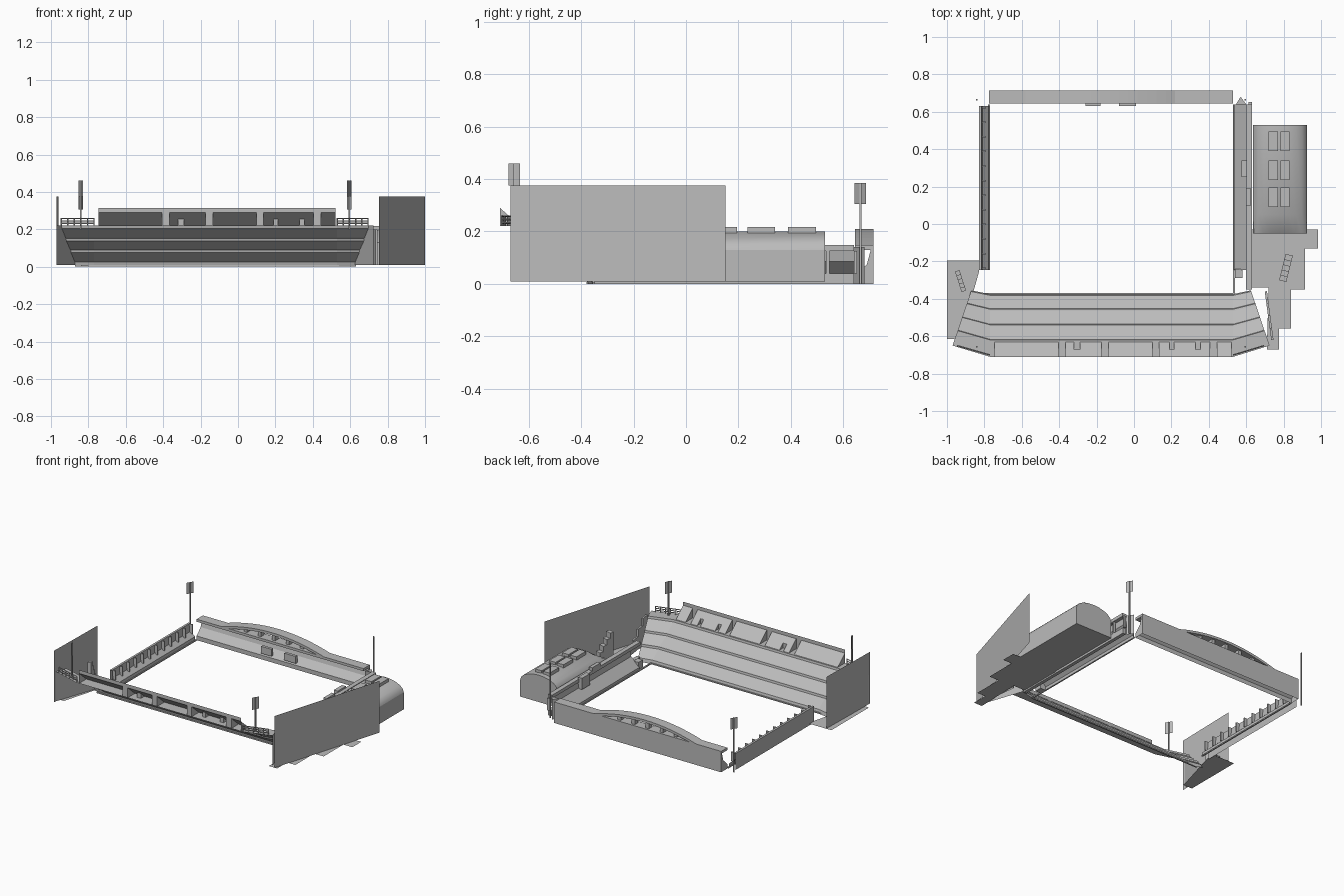
import bpy, math
from mathutils import Vector

cube = bpy.data.objects.get("Cube")
if cube:
    bpy.data.objects.remove(cube)

grey = bpy.data.materials.new("concrete_grey")
grey.use_nodes = True
grey.diffuse_color = (0.5, 0.5, 0.5, 1)
grey.node_tree.nodes["Principled BSDF"].inputs["Base Color"].default_value = (0.5, 0.5, 0.5, 1)


def mesh(name, verts, faces):
    me = bpy.data.meshes.new(name)
    me.from_pydata([tuple(v) for v in verts], [], faces)
    me.materials.append(grey)
    ob = bpy.data.objects.new(name, me)
    bpy.context.collection.objects.link(ob)
    return ob


def panels(name, quads):
    """One object from a list of separate flat polygons."""
    verts, faces = [], []
    for q in quads:
        faces.append(list(range(len(verts), len(verts) + len(q))))
        verts += q
    return mesh(name, verts, faces)


def boxes(name, spans):
    """One object from boxes given as (x0, x1, y0, y1, z0, z1)."""
    verts, faces = [], []
    for x0, x1, y0, y1, z0, z1 in spans:
        n = len(verts)
        verts += [(x, y, z) for x in (x0, x1) for y in (y0, y1) for z in (z0, z1)]
        for f in ((0, 1, 3, 2), (4, 6, 7, 5), (0, 4, 5, 1), (2, 3, 7, 6), (0, 2, 6, 4), (1, 5, 7, 3)):
            faces.append([n + i for i in f])
    return mesh(name, verts, faces)


def loft(name, rings, cap=False):
    """Skin neighbouring rows of points."""
    m = len(rings[0])
    faces = [(i * m + j, i * m + j + 1, (i + 1) * m + j + 1, (i + 1) * m + j)
             for i in range(len(rings) - 1) for j in range(m - 1)]
    if cap:
        faces += [list(range(m)), list(range((len(rings) - 1) * m, len(rings) * m))]
    return mesh(name, [p for r in rings for p in r], faces)


def wall(a, b, z0, z1):
    return [(*a, z0), (*b, z0), (*b, z1), (*a, z1)]


# Front stand: raked terraces with angled corner wings
inner = [(-0.87, -0.355), (-0.77, -0.375), (0.53, -0.375), (0.625, -0.355)]
outer = [(-0.97, -0.65), (-0.77, -0.71), (0.53, -0.71), (0.725, -0.65)]
profile = [(0, 0.0), (0.02, 0.025), (0.23, 0.075), (0.24, 0.09), (0.27, 0.092), (0.48, 0.138),
           (0.49, 0.152), (0.52, 0.155), (0.72, 0.205), (0.73, 0.22), (1, 0.22)]


def station(k, t, z):
    p = Vector(inner[k]).lerp(Vector(outer[k]), t)
    return (p.x, p.y, z)


loft("front_terraces", [[station(k, t, z) for t, z in profile] for k in range(4)])
for name, k in (("left_wing_wall", 3), ("right_wing_wall", 0)):
    loft(name, [[station(k, t, 0.01) for t, z in profile], [station(k, t, z) for t, z in profile]])

# Upper tier: slanted seating cut by doorways, with a back parapet
tall = [(-0.405, -0.365), (-0.175, -0.135), (0.1, 0.135), (0.405, 0.445)]
small = [(-0.32, -0.29), (0.19, 0.215), (0.33, 0.355)]
LOW, TOP = (-0.63, 0.22), (-0.71, 0.29)
cuts = sorted([(a, b, 1.0) for a, b in tall] + [(a, b, 0.5) for a, b in small])


def slope(x, t):
    return (x, LOW[0] + (TOP[0] - LOW[0]) * t, LOW[1] + (TOP[1] - LOW[1]) * t)


def seat(a, b, t0):
    return [slope(a, t0), slope(b, t0), slope(b, 1), slope(a, 1)]


quads, x = [], -0.745
for a, b, t in cuts:
    quads.append(seat(x, a, 0))
    if t < 1:
        quads.append(seat(a, b, t))
    end = slope(a, t)
    quads.append(wall((a, end[1]), (b, end[1]), 0.22, end[2]))
    for e in (a, b):
        quads.append([slope(e, 0), slope(e, t), (e, end[1], 0.22)])
    x = b
quads.append(seat(x, 0.52, 0))
for e in (-0.745, 0.52):
    quads.append([slope(e, 0), slope(e, 1), (e, TOP[0], 0.22)])
quads.append(wall((-0.745, TOP[0]), (0.52, TOP[0]), 0.29, 0.315))
panels("upper_tier", quads)


# Railings on the wings
def bar(a, b, r=0.0025):
    """Thin square bar from a to b."""
    a, b = Vector(a), Vector(b)
    d = (b - a).normalized()
    u = d.orthogonal().normalized() * r
    v = d.cross(u)
    ring = [u + v, u - v, -u - v, -u + v, u + v]
    return [[a + o for o in ring], [b + o for o in ring]]


def bars(name, ends):
    quads = []
    for a, b in ends:
        r0, r1 = bar(a, b)
        quads += [[r0[i], r0[i + 1], r1[i + 1], r1[i]] for i in range(4)]
    return panels(name, quads)


for name, a, b in (("right_railing", (-0.945, -0.65), (-0.77, -0.7)), ("left_railing", (0.53, -0.7), (0.695, -0.65))):
    a, b = Vector(a), Vector(b)
    ends = [((*a, z), (*b, z)) for z in (0.232, 0.245, 0.258)]
    for i in range(6):
        p = a.lerp(b, i / 5)
        ends.append(((*p, 0.22), (*p, 0.26)))
    bars(name, ends)

# Floodlight masts
for i, (x, y, base, z0, z1) in enumerate([(-0.84, -0.655, 0.2, 0.375, 0.46), (0.595, -0.655, 0.2, 0.375, 0.46),
                                          (-0.84, 0.665, 0, 0.305, 0.385), (0.595, 0.665, 0, 0.305, 0.385)]):
    boxes(f"mast_{i}", [(x - 0.004, x + 0.004, y - 0.004, y + 0.004, base, z1)])
    s = -1 if x * y > 0 else 1
    a, b = Vector((x - 0.012, y - 0.022 * s)), Vector((x + 0.012, y + 0.022 * s))
    panels(f"floodlight_{i}", [wall(a, b, z0, z1)])

# Tall outer screens and ground pads
panels("left_screen", [wall((0.755, -0.67), (1.0, 0.15), 0.01, 0.375)])
panels("right_screen", [wall((-0.97, -0.67), (-0.96, -0.2), 0.01, 0.375)])
pad = [(0.71, -0.67), (0.775, -0.67), (0.775, -0.56), (0.84, -0.56), (0.84, -0.35), (0.915, -0.35),
       (0.915, -0.13), (0.985, -0.13), (0.985, -0.03), (0.63, -0.03), (0.63, -0.34), (0.72, -0.34)]
panels("left_pad", [[(x, y, 0.01) for x, y in pad]])
panels("right_pad", [[(x, y, 0.01) for x, y in ((-1, -0.615), (-0.93, -0.615), (-0.83, -0.26), (-0.83, -0.195), (-1, -0.195))]])


# Stepped stair blocks beside the wings
def stairs(name, a, b, width, steps, height):
    a, b = Vector(a), Vector(b)
    side = (b - a).orthogonal().normalized() * width / 2
    quads = []
    for i in range(steps):
        p, q = a.lerp(b, i / steps), a.lerp(b, (i + 1) / steps)
        z = height * (i + 1) / steps
        ring = [p - side, q - side, q + side, p + side]
        quads.append([(*c, z) for c in ring])
        quads += [wall(ring[j], ring[(j + 1) % 4], 0.01, z) for j in range(4)]
    panels(name, quads)


stairs("right_stairs", (-0.945, -0.25), (-0.91, -0.36), 0.025, 5, 0.19)
stairs("left_stairs", (0.83, -0.165), (0.795, -0.305), 0.04, 5, 0.19)
stairs("left_gate_steps", (0.705, -0.36), (0.74, -0.62), 0.012, 4, 0.2)

# Side stand on the left: rake, back wall, roof cap and posts
rake = [(0.535, 0.0), (0.535, 0.025), (0.6, 0.085), (0.607, 0.125)]
loft("left_stand_rake", [[(x, y, z) for x, z in rake] for y in (-0.245, 0.64)])
ys = [-0.2 + 0.105 * i for i in range(9)]
boxes("left_stand_frame", [(0.6, 0.632, -0.35, 0.64, 0.125, 0.148), (0.605, 0.63, -0.35, 0.64, 0.0, 0.04)]
      + [(0.612, 0.63, y, y + 0.012, 0.04, 0.125) for y in ys])
boxes("left_stand_cabins", [(0.575, 0.605, 0.25, 0.34, 0.08, 0.16), (0.6, 0.625, 0.1, 0.19, 0.148, 0.17),
                            (0.54, 0.58, -0.29, -0.24, 0.0, 0.06)])
panels("left_stand_corner", [[(0.545, 0.64, 0.14), (0.6, 0.64, 0.14), (0.57, 0.68, 0.14)],
                             wall((0.545, 0.64), (0.57, 0.68), 0, 0.14), wall((0.57, 0.68), (0.6, 0.64), 0, 0.14)])

# Side stand on the right: narrow rake with a panelled wall
rake = [(-0.775, 0.0), (-0.777, 0.03), (-0.81, 0.06), (-0.815, 0.115), (-0.83, 0.115), (-0.83, 0.0)]
loft("right_stand", [[(x, y, z) for x, z in rake] for y in (-0.245, 0.63)])
boxes("right_stand_posts", [(-0.814, -0.79, -0.24 + 0.078 * i, -0.232 + 0.078 * i, 0.05, 0.115) for i in range(12)])

# Back stand: rake, rear wall and flat roof
rake = [(0.645, 0.0), (0.645, 0.03), (0.69, 0.075), (0.705, 0.13), (0.645, 0.13), (0.645, 0.148),
        (0.715, 0.148), (0.715, 0.0)]
loft("back_stand", [[(x, y, z) for y, z in rake] for x in (-0.775, 0.53)], cap=True)
boxes("back_stand_windows", [(-0.26, -0.18, 0.63, 0.65, 0.05, 0.1), (-0.08, 0.01, 0.63, 0.65, 0.05, 0.1)])


# Curved canopy over the back stand, carried on posts
def arch_z(x):
    return 0.148 + 0.062 * (1 - ((x + 0.18) / 0.4) ** 2)


rings = []
for i in range(17):
    x = -0.58 + 0.05 * i
    t = max(arch_z(x) - 0.018, 0.147)
    z = max(arch_z(x), 0.148)
    rings.append([(x, 0.645, t), (x, 0.645, z), (x, 0.715, z), (x, 0.715, t), (x, 0.645, t)])
loft("back_canopy", rings)
boxes("canopy_posts", [(x, x + 0.025, 0.665, 0.7, 0.145, arch_z(x) - 0.012) for x in (-0.42, -0.31, -0.2, -0.09, 0.02)])

# Hall behind the left stand: walls, vaulted roof hipped at the front, roof lights
boxes("hall", [(0.635, 0.925, -0.05, 0.53, 0.01, 0.13)])
rings = []
for y, f in ((-0.05, 0.0), (0.05, 1.0), (0.53, 1.0)):
    rings.append([(0.78 + 0.145 * math.cos(a), y, 0.13 + 0.07 * f * math.sin(a))
                  for a in [math.pi * i / 10 for i in range(11)]])
roof = loft("hall_roof", rings, cap=True)
boxes("roof_lights", [(x, x + 0.05, y, y + 0.105, 0.17, 0.217) for x in (0.72, 0.782) for y in (0.09, 0.235, 0.39)])
bpy.context.view_layer.objects.active = roof
roof.select_set(True)
bpy.ops.object.shade_smooth_by_angle(angle=math.radians(35))

# Low kerb around the pitch
boxes("pitch_kerb", [(-0.84, 0.53, -0.38, -0.37, 0, 0.008), (0.53, 0.54, -0.38, 0.64, 0, 0.008),
                     (-0.78, -0.77, -0.245, 0.64, 0, 0.008)])
